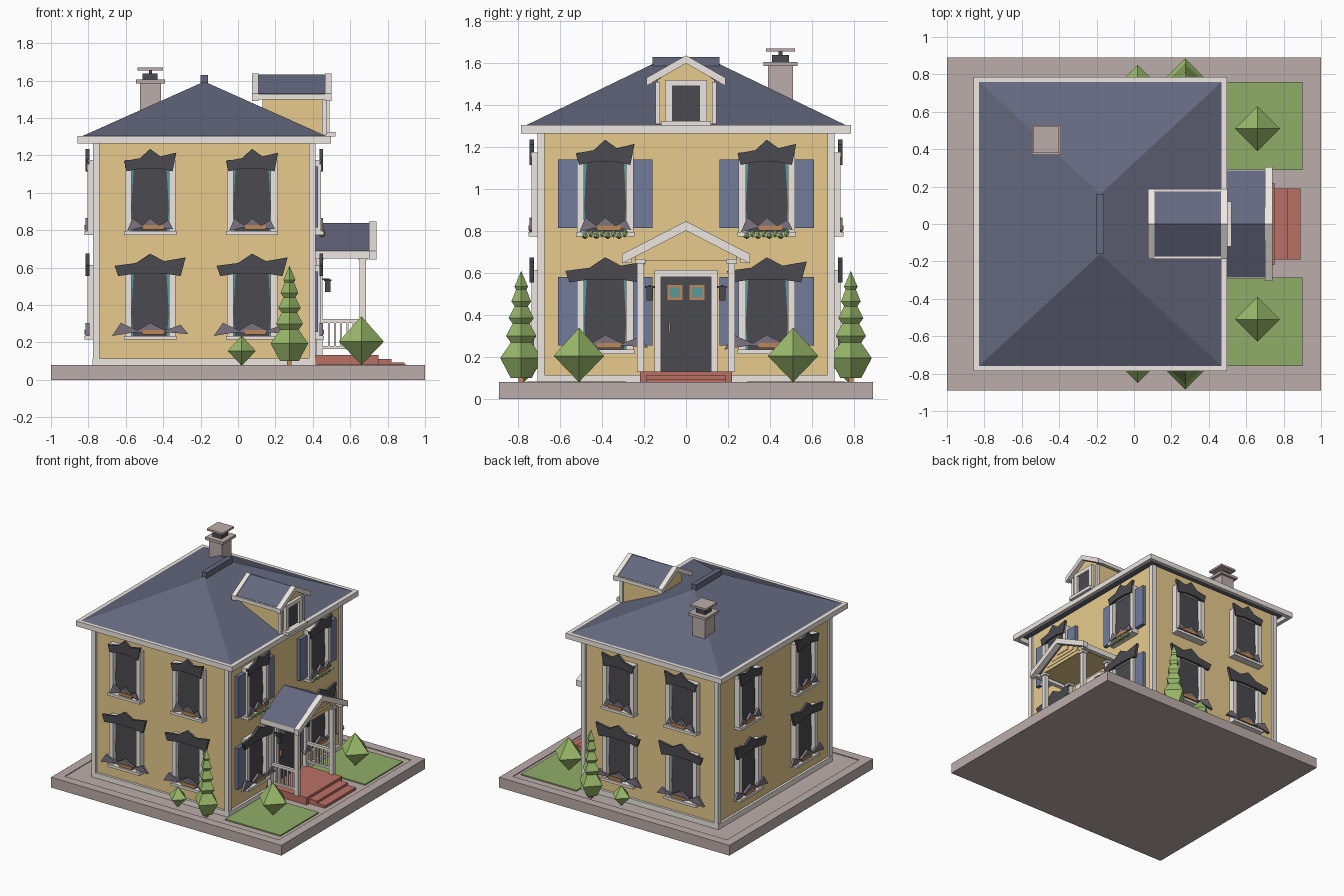
import bpy, bmesh
from mathutils import Matrix, Vector

if "Cube" in bpy.data.objects:
    bpy.data.objects.remove(bpy.data.objects["Cube"])

COL = dict(yellow=(.80, .60, .27), white=(.85, .80, .75), navy=(.13, .14, .21), dark=(.07, .07, .08),
           stone=(.50, .42, .40), grass=(.28, .42, .14), leaf=(.33, .50, .15), red=(.50, .16, .13),
           blue=(.17, .20, .33), teal=(.10, .32, .32), orange=(.50, .25, .10), plum=(.20, .17, .21))
MATS = {}
for n, c in COL.items():
    MATS[n] = bpy.data.materials.new(n)
    MATS[n].diffuse_color = (*c, 1)


def finish(name, bm, col, M=None):
    if M is not None:
        bm.transform(M)
    bmesh.ops.recalc_face_normals(bm, faces=bm.faces)
    me = bpy.data.meshes.new(name)
    bm.to_mesh(me)
    bm.free()
    me.materials.append(MATS[col])
    ob = bpy.data.objects.new(name, me)
    bpy.context.scene.collection.objects.link(ob)
    return ob


def boxes(name, col, items, M=None):
    bm = bmesh.new()
    for x0, x1, y0, y1, z0, z1 in items:
        T = Matrix.Translation(((x0 + x1) / 2, (y0 + y1) / 2, (z0 + z1) / 2))
        bmesh.ops.create_cube(bm, size=1, matrix=T @ Matrix.Diagonal((x1 - x0, y1 - y0, z1 - z0, 1)))
    return finish(name, bm, col, M)


def prism(name, col, pts, d0, d1, M=None):
    """Profile of (u, z) points swept along the outward axis."""
    bm = bmesh.new()
    f = bm.faces.new([bm.verts.new((u, d0, z)) for u, z in pts])
    r = bmesh.ops.extrude_face_region(bm, geom=[f])
    vs = [v for v in r['geom'] if isinstance(v, bmesh.types.BMVert)]
    bmesh.ops.translate(bm, verts=vs, vec=(0, d1 - d0, 0))
    return finish(name, bm, col, M)


def wall(u, d, origin):
    """Matrix from (along wall, outward, up) to world."""
    M = Matrix.Identity(4)
    M.col[0] = (*u, 0, 0)
    M.col[1] = (*d, 0, 0)
    M.col[3] = (*origin, 0, 1)
    return M


def chevron(w, top, eave, t):
    return [(-w, eave), (0, top), (w, eave), (w, eave - t), (0, top - t), (-w, eave - t)]


EAST0 = wall((0, 1), (1, 0), (0, 0))

# plinth with a shallow sunken court, and lawns
boxes('plinth', 'stone', [(-.93, .93, -.82, .82, 0, .074), (-1, 1, -.89, -.82, 0, .08), (-1, 1, .82, .89, 0, .08),
                          (-1, -.93, -.82, .82, 0, .08), (.93, 1, -.82, .82, 0, .08)])
boxes('lawns', 'grass', [(.42, .90, .29, .76, .07, .083), (.42, .90, -.76, -.285, .07, .083)])

# house body, base trim, corner boards
boxes('house_walls', 'yellow', [(-.76, .40, -.69, .69, .07, 1.29)])
boxes('base_trim', 'white', [(-.778, .418, -.708, .708, .07, .115)])
boxes('corner_boards', 'white', [(x, x + .035, y, y + .035, .1, 1.28) for x in (-.775, .38) for y in (-.708, .673)])

# hip roof, fascia ring, ridge cap
bm = bmesh.new()
c = [bm.verts.new(p) for p in ((-.84, -.77, 1.3), (.48, -.77, 1.3), (.48, .77, 1.3), (-.84, .77, 1.3),
                               (-.18, -.16, 1.595), (-.18, .16, 1.595))]
for f in ((0, 1, 4), (1, 2, 5, 4), (2, 3, 5), (3, 0, 4, 5), (3, 2, 1, 0)):
    bm.faces.new([c[i] for i in f])
finish('main_roof', bm, 'navy')
boxes('fascia', 'white', [(-.858, .498, -.785, -.755, 1.265, 1.305), (-.858, .498, .755, .785, 1.265, 1.305),
                          (-.858, -.828, -.755, .755, 1.265, 1.305), (.468, .498, -.755, .755, 1.265, 1.305)])
boxes('ridge_cap', 'navy', [(-.2, -.16, -.16, .16, 1.56, 1.63)])

# chimney
boxes('chimney', 'stone', [(-.523, -.412, .39, .51, 1.36, 1.59), (-.545, -.39, .37, .53, 1.585, 1.605),
                           (-.537, -.40, .38, .52, 1.655, 1.67)])
boxes('chimney_flue', 'dark', [(-.51, -.43, .41, .49, 1.6, 1.638), (-.475, -.46, .44, .46, 1.63, 1.66)])

# dormer
prism('dormer_walls', 'yellow', [(-.135, 1.31), (.135, 1.31), (.135, 1.52), (0, 1.61), (-.135, 1.52)], .13, .465, EAST0)
prism('dormer_roof', 'navy', chevron(.175, 1.632, 1.53, .03), .10, .475, EAST0)
for i, d in enumerate((.075, .465)):
    prism(f'dormer_bargeboard_{i}', 'white', chevron(.188, 1.637, 1.53, .038), d, d + .035, EAST0)
boxes('dormer_gutters', 'white', [(s - .012, s + .012, .08, .50, 1.50, 1.528) for s in (-.175, .175)], EAST0)
boxes('dormer_window_frame', 'white', [(-.1, -.065, .46, .49, 1.32, 1.52), (.065, .1, .46, .49, 1.32, 1.52),
                                       (-.1, .1, .46, .49, 1.49, 1.52), (-.12, .12, .46, .52, 1.3, 1.325),
                                       (-.145, -.125, .45, .475, 1.31, 1.51), (.125, .145, .45, .475, 1.31, 1.51)], EAST0)
boxes('dormer_glass', 'dark', [(-.065, .065, .46, .472, 1.325, 1.49)], EAST0)

# windows: ragged hood and sill drape are thin zigzag profiles
HOOD = [(-.14, .375), (-.055, .39), (0, .44), (.055, .40), (.14, .42), (.12, .32), (.05, .335), (-.05, .335), (-.125, .32)]
DRAPE = [(-.15, .0), (-.115, .07), (-.05, .03), (0, .07), (.06, .03), (.12, .06), (.15, .01), (.06, .02), (0, .01), (-.06, .02)]


def window(name, M, u, z, lower, shutters=False):
    M = M @ Matrix.Translation((u, 0, z))
    k = 1.36 if lower else 1.0
    boxes(name + '_frame', 'white', [(-.135, -.1, -.01, .045, 0, .38), (.1, .135, -.01, .045, 0, .38),
                                     (-.1, .1, -.01, .045, .34, .38), (-.14, .14, -.01, .06, -.02, .0)], M)
    boxes(name + '_liner', 'teal', [(-.102, .102, -.01, .01, 0, .345)], M)
    prism(name + '_glass', 'dark', [(-.09, 0), (.09, 0), (.1, .12), (.088, .335), (-.088, .335), (-.1, .12)], .005, .016, M)
    prism(name + '_hood', 'dark', [(a * k, b) for a, b in HOOD], .035, .055, M)
    prism(name + '_drape', 'plum', [(a * k * (1 if lower else .82), b) for a, b in DRAPE], .035, .055, M)
    boxes(name + '_sill_box', 'orange', [(-.04, .075, .04, .06, .008, .032)], M)
    if shutters:
        boxes(name + '_shutters', 'blue', [(s - .045, s + .045, 0, .028, .02, .345) for s in (-.18, .18)], M)
        if not lower:
            bm = bmesh.new()
            for i in range(8):
                bmesh.ops.create_icosphere(bm, subdivisions=1, radius=.018,
                                           matrix=Matrix.Translation((-.095 + i * .027, .05, -.016 + .008 * (i % 2))))
            finish(name + '_plants', bm, 'leaf', M)


WALLS = dict(front=(wall((1, 0), (0, -1), (0, -.69)), (-.47, .075)), back=(wall((1, 0), (0, 1), (0, .69)), (-.47, .075)),
             right=(wall((0, 1), (1, 0), (.40, 0)), (-.385, .385)), left=(wall((0, 1), (-1, 0), (-.76, 0)), (-.35, .35)))
for side, (M, us) in WALLS.items():
    for i, u in enumerate(us):
        for lower, z in ((True, .235), (False, .795)):
            window(f"{side}_window_{i}_{'lower' if lower else 'upper'}", M, u, z, lower, side == 'right')

# porch floor and steps
boxes('porch_steps', 'red', [(.40, .75, -.22, .22, .07, .132), (.75, .82, -.19, .19, .07, .112), (.82, .89, -.19, .19, .07, .094)])

# porch roof
prism('porch_roof', 'navy', chevron(.285, .84, .69, .03), .40, .71, EAST0)
prism('porch_bargeboard', 'white', chevron(.305, .847, .69, .045), .70, .74, EAST0)
boxes('porch_gutters', 'white', [(s - .016, s + .016, .40, .72, .648, .69) for s in (-.275, .275)], EAST0)
prism('porch_pediment', 'yellow', [(-.24, .66), (.24, .66), (.24, .685), (0, .815), (-.24, .685)], .40, .68, EAST0)
boxes('porch_siding', 'yellow', [(-w, w, .675, .686, z, z + .025) for w, z in ((.19, .662), (.17, .69), (.12, .718), (.06, .748))], EAST0)

# porch columns and railing, mirrored across the door
for s, side in ((-1, 'left'), (1, 'right')):
    y = s * .217
    boxes(f'porch_columns_{side}', 'white', [(x, x + .034, y - .017, y + .017, .13, .67) for x in (.418, .65)]
          + [(x - .008, x + .042, y - .025, y + .025, .645, .665) for x in (.418, .65)])
    boxes(f'porch_railing_{side}', 'white', [(.43, .66, y - .012, y + .012, .305, .325), (.43, .66, y - .01, y + .01, .165, .18)]
          + [(.48 + i * .033, .491 + i * .033, y - .006, y + .006, .17, .31) for i in range(5)])
    y = s * .172
    boxes(f'wall_lantern_{side}', 'dark', [(.40, .49, y - .006, y + .006, .535, .543), (.465, .495, y - .015, y + .015, .47, .53),
                                           (.46, .50, y - .024, y + .024, .528, .538)])

# front door
boxes('door_frame', 'white', [(.40, .44, -.15, -.12, .13, .61), (.40, .44, .12, .15, .13, .61), (.40, .44, -.15, .15, .58, .615)])
boxes('door', 'dark', [(.40, .42, -.12, .12, .13, .58)])
boxes('door_pane_frames', 'orange', [(.41, .426, y - .036, y + .036, .472, .542) for y in (-.053, .053)])
boxes('door_panes', 'teal', [(.41, .43, y - .025, y + .025, .483, .531) for y in (-.053, .053)])
boxes('door_handle', 'orange', [(.41, .435, -.083, -.074, .32, .365)])


# four-sided shrubs and tiered trees built from stacked rings
def stack(name, col, x, y, tiers):
    bm = bmesh.new()
    for z0, z1, r0, r1 in tiers:
        bmesh.ops.create_cone(bm, cap_ends=True, segments=4, radius1=r0, radius2=r1, depth=z1 - z0,
                              matrix=Matrix.Translation((x, y, (z0 + z1) / 2)))
    bmesh.ops.remove_doubles(bm, verts=bm.verts, dist=1e-5)
    finish(name, bm, col)


for s, side in ((-1, 'front'), (1, 'back')):
    stack(f'lawn_bush_{side}', 'leaf', .66, s * .51, [(.08, .205, 0, .12), (.205, .34, .12, 0)])
    stack(f'small_bush_{side}', 'leaf', .02, s * .775, [(.075, .155, 0, .075), (.155, .235, .075, 0)])
    tiers = []
    for z, r, a, b in ((.195, .10, .10, .275), (.30, .072, .25, .375), (.385, .06, .345, .45), (.465, .047, .43, .53), (.535, .032, .505, .61)):
        tiers += [(a, z, r * .5, r), (z, b, r, r * .45 if b < .6 else 0)]
    stack(f'tiered_tree_{side}', 'leaf', .275, s * .785, tiers)
    boxes(f'tree_trunk_{side}', 'orange', [(.263, .287, s * .785 - .012, s * .785 + .012, .07, .12)])

for m in bpy.data.materials:
    if m.users and not m.is_grease_pencil:
        m.use_nodes = True
        m.node_tree.nodes["Principled BSDF"].inputs["Base Color"].default_value = m.diffuse_color
